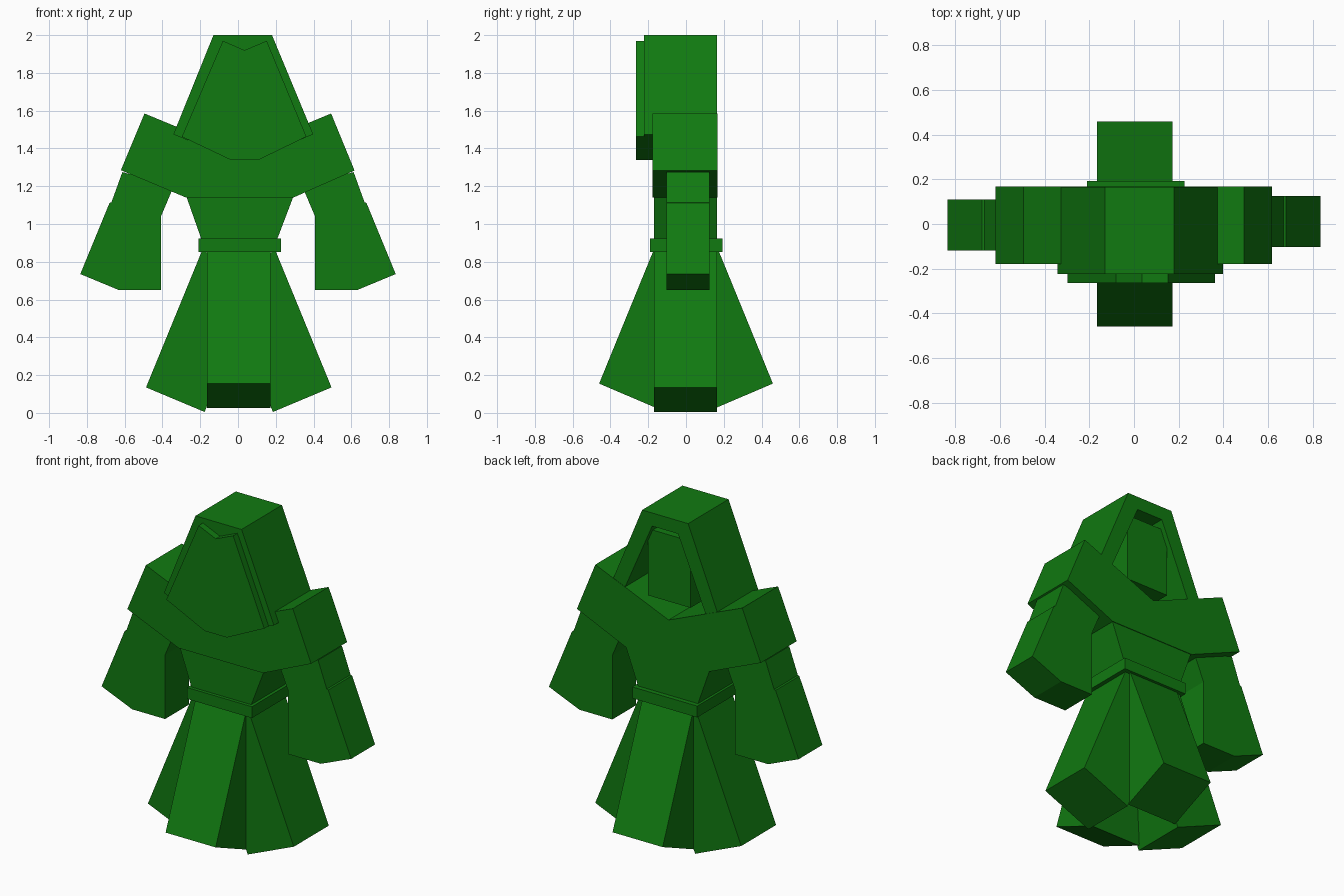
import bpy, bmesh

if "Cube" in bpy.data.objects:
    bpy.data.objects.remove(bpy.data.objects["Cube"])

cloth = bpy.data.materials.new("green_cloth")
cloth.diffuse_color = (0.0055, 0.195, 0.0055, 1)
cloth.use_nodes = True
cloth.node_tree.nodes["Principled BSDF"].inputs["Base Color"].default_value = cloth.diffuse_color


def prism(name, profile, lo, hi, axis="y"):
    """Extrude a flat profile: (x, z) along y, or (y, z) along x."""
    def place(a, z, d):
        return (a, d, z) if axis == "y" else (d, a, z)
    bm = bmesh.new()
    near = [bm.verts.new(place(a, z, lo)) for a, z in profile]
    far = [bm.verts.new(place(a, z, hi)) for a, z in profile]
    bm.faces.new(near)
    bm.faces.new(far[::-1])
    n = len(profile)
    for i in range(n):
        j = (i + 1) % n
        bm.faces.new((near[j], near[i], far[i], far[j]))
    bmesh.ops.recalc_face_normals(bm, faces=bm.faces)
    mesh = bpy.data.meshes.new(name)
    bm.to_mesh(mesh)
    bm.free()
    mesh.materials.append(cloth)
    ob = bpy.data.objects.new(name, mesh)
    bpy.context.collection.objects.link(ob)
    return ob


def rect(a0, a1, z0, z1):
    return [(a0, z0), (a1, z0), (a1, z1), (a0, z1)]


def mirrored(profile, shift=0.0):
    return [(-a + shift, z) for a, z in profile]


# Skirt: four slanted panels leaning out from the waist
side = [(-0.19, 0.86), (-0.487, 0.135), (-0.177, 0.005), (0.12, 0.725)]
prism("skirt_left", side, -0.17, 0.165)
prism("skirt_right", mirrored(side, 0.008), -0.17, 0.165)
front = [(-0.172, 0.86), (-0.46, 0.155), (-0.155, 0.025), (0.13, 0.72)]
prism("skirt_front", front, -0.165, 0.172, "x")
prism("skirt_back", mirrored(front), -0.165, 0.172, "x")

# Belt
prism("belt", rect(-0.21, 0.227, 0.853, 0.922), -0.19, 0.192)

# Torso: tapered waist, then the sloping shoulders
prism("waist", [(-0.187, 0.9), (0.2, 0.9), (0.295, 1.15), (-0.275, 1.15)],
      -0.17, 0.163)
prism("shoulders", [(-0.275, 1.14), (0.293, 1.14), (0.617, 1.283), (0.493, 1.585),
                    (0.0, 1.38), (-0.495, 1.585), (-0.62, 1.285)], -0.178, 0.167)

# Hanging sleeves: slanted outside, straight inside
sleeve = [(-0.612, 1.275), (-0.67, 1.115), (-0.68, 1.112), (-0.835, 0.735),
          (-0.63, 0.65), (-0.408, 0.65), (-0.408, 1.04), (-0.34, 1.2)]
prism("sleeve_left", sleeve, -0.118, 0.11)
prism("sleeve_right", mirrored(sleeve), -0.104, 0.125)

# Hood: arched shell open at the back, closed at the front by a raised panel
prism("hood_shell", [(-0.342, 1.475), (-0.13, 2.0), (0.18, 2.0), (0.398, 1.475),
                     (0.32, 1.442), (0.112, 1.92), (-0.062, 1.92), (-0.264, 1.442)],
      -0.223, 0.165)
prism("hood_panel", [(-0.08, 1.97), (0.035, 1.92), (0.152, 1.97), (0.362, 1.462),
                     (0.11, 1.34), (-0.04, 1.34), (-0.297, 1.462)], -0.264, -0.175)

# Block filling the hood
prism("head_block", rect(-0.125, 0.16, 1.475, 1.88), -0.18, 0.135)
